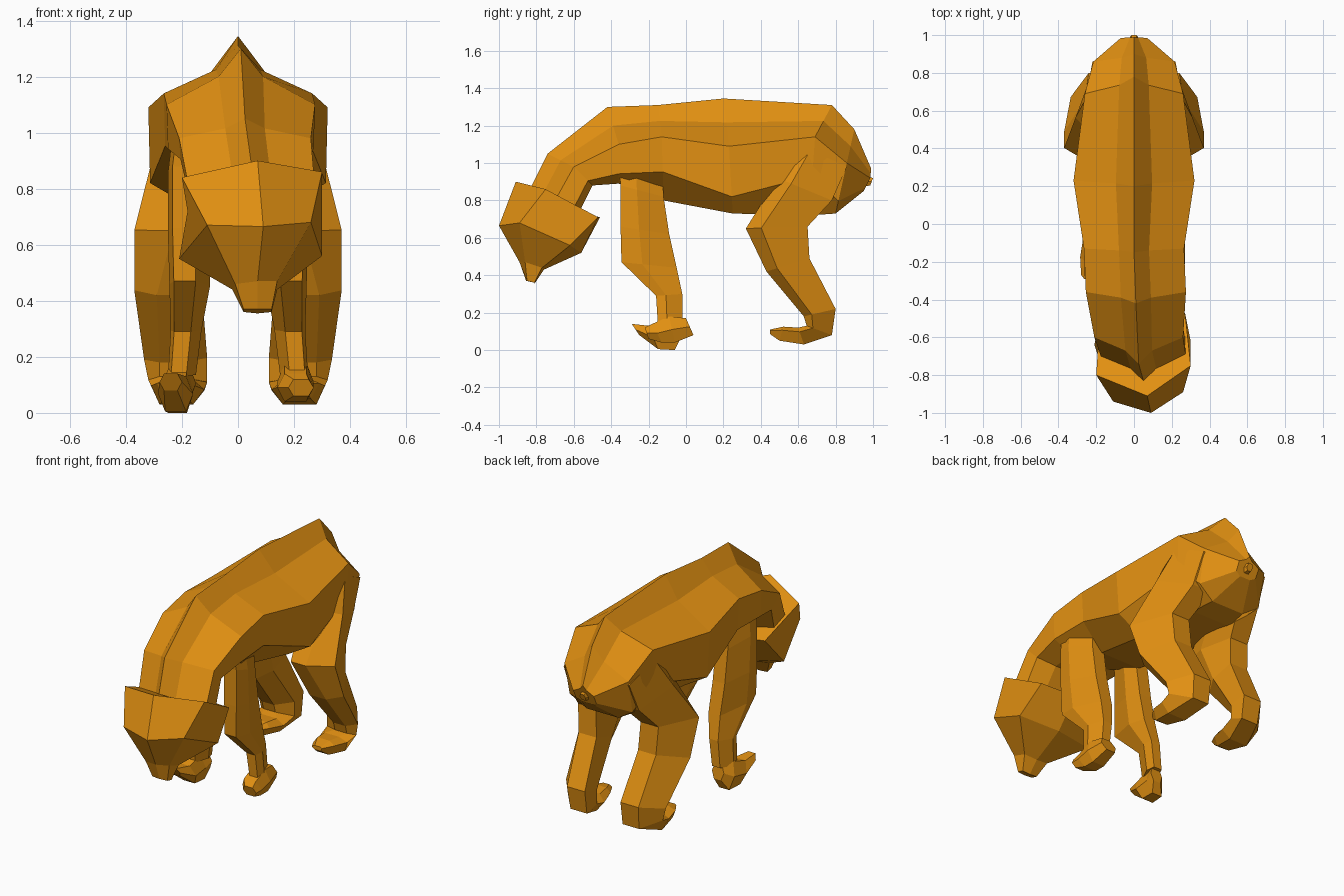
import bpy, bmesh

fur = bpy.data.materials.new("orange_fur")
fur.diffuse_color = (0.76, 0.28, 0.006, 1)


def loft(name, rings):
    """Skin a list of equal-length point rings into a closed flat-shaded mesh."""
    bm = bmesh.new()
    loops = [[bm.verts.new(p) for p in ring] for ring in rings]
    n = len(loops[0])
    for a, b in zip(loops, loops[1:]):
        for i in range(n):
            j = (i + 1) % n
            bm.faces.new((a[i], a[j], b[j], b[i]))
    bm.faces.new(loops[0])
    bm.faces.new(loops[-1])
    bmesh.ops.recalc_face_normals(bm, faces=bm.faces)
    mesh = bpy.data.meshes.new(name)
    bm.to_mesh(mesh)
    bm.free()
    mesh.materials.append(fur)
    ob = bpy.data.objects.new(name, mesh)
    bpy.context.collection.objects.link(ob)
    return ob


def limb(name, sections, side, to=0.5, ti=0.5):
    """Six-sided limb; section = (front y, front z, back y, back z), then the x of
    front inner, front outer, outer, back outer, back inner and inner corners."""
    rings = []
    for yf, zf, yb, zb, *xs in sections:
        ts = (0, 0, to, 1, 1, ti)
        rings.append([(side * x, yf + t * (yb - yf), zf + t * (zb - zf))
                      for x, t in zip(xs, ts)])
    return loft(name, rings)


def spread(sections, skew=0.0):
    """Expand an inner/outer x pair to six corners; skew turns the front outward."""
    out = []
    for yf, zf, yb, zb, xi, xo in sections:
        lo = (0.2 + 0.25 * skew) * (xo - xi)
        hi = (0.2 - 0.15 * skew) * (xo - xi)
        out.append((yf, zf, yb, zb, xi + lo, xo - hi, xo, xo - lo, xi + hi, xi))
    return out


# Torso: centre x, half width, ridge y z, side y z, belly y z, flank drop
stations = [
    (0.05, 0.225, -0.83, 0.87, -0.70, 0.80, -0.57, 0.74, 0.75),
    (0.025, 0.235, -0.74, 1.05, -0.60, 0.98, -0.50, 0.88, 0.75),
    (0.01, 0.265, -0.42, 1.30, -0.36, 1.10, -0.36, 0.89, 0.75),
    (0.00, 0.265, -0.15, 1.31, -0.13, 1.14, -0.12, 0.80, 0.55),
    (0.00, 0.32, 0.20, 1.345, 0.23, 1.09, 0.25, 0.73, 0.75),
    (0.00, 0.26, 0.78, 1.31, 0.69, 1.14, 0.66, 0.72, 0.50),
    (0.00, 0.215, 0.90, 1.18, 0.86, 1.00, 0.80, 0.73, 0.75),
    (0.00, 0.07, 0.99, 0.97, 0.985, 0.92, 0.95, 0.85, 0.75),
]
rings = []
for cx, w, yr, zr, ys, zs, yb, zb, f in stations:
    half = [
        (0.30 * w, (yr + ys) / 2, (zr + zs) / 2),
        (w, ys, zs),
        (0.98 * w, ys + f * (yb - ys), zs + f * (zb - zs)),
        (0.5 * w, yb, zb),
    ]
    rings.append([(cx, yr, zr)] + [(cx + x, y, z) for x, y, z in half]
                 + [(cx - x, y, z) for x, y, z in reversed(half)])
loft("torso", rings)

# Head: rim, brow, snout and nose rings, turned slightly to one side
loft("head", [
    [(-0.20, -0.80, 0.84), (0.07, -0.91, 0.90), (0.30, -0.75, 0.86),
     (0.27, -0.47, 0.71), (0.04, -0.46, 0.71), (-0.18, -0.50, 0.72)],
    [(-0.11, -0.94, 0.67), (0.09, -1.00, 0.665), (0.26, -0.89, 0.68),
     (0.30, -0.62, 0.56), (0.07, -0.56, 0.52), (-0.21, -0.64, 0.55)],
    [(-0.01, -0.87, 0.46), (0.07, -0.89, 0.47), (0.14, -0.86, 0.47),
     (0.14, -0.77, 0.44), (0.06, -0.76, 0.43), (-0.02, -0.77, 0.44)],
    [(0.02, -0.85, 0.37), (0.07, -0.855, 0.37), (0.12, -0.85, 0.37),
     (0.12, -0.81, 0.36), (0.07, -0.81, 0.355), (0.02, -0.81, 0.36)],
])

# Tail stub
limb("tail", spread([(0.93, 0.87, 0.95, 0.93, -0.03, 0.03),
                     (0.985, 0.88, 1.0, 0.92, -0.02, 0.02)]), 1)

hind_leg = [
    (0.60, 1.10, 0.86, 0.98, 0.10, 0.22, 0.255, 0.22, 0.10, 0.08),
    (0.49, 0.92, 0.78, 0.80, 0.11, 0.24, 0.31, 0.23, 0.10, 0.07),
    (0.32, 0.65, 0.65, 0.66, 0.13, 0.23, 0.37, 0.27, 0.15, 0.10),
    (0.43, 0.42, 0.66, 0.49, 0.18, 0.29, 0.37, 0.26, 0.14, 0.13),
    (0.63, 0.18, 0.80, 0.22, 0.20, 0.28, 0.335, 0.24, 0.12, 0.11),
    (0.645, 0.13, 0.78, 0.08, 0.20, 0.28, 0.32, 0.23, 0.12, 0.11),
    (0.60, 0.12, 0.63, 0.03, 0.16, 0.26, 0.31, 0.28, 0.16, 0.12),
    (0.52, 0.125, 0.50, 0.05, 0.17, 0.25, 0.29, 0.26, 0.18, 0.15),
    (0.45, 0.11, 0.45, 0.085, 0.20, 0.24, 0.25, 0.24, 0.20, 0.18),
]
front_leg = [
    (-0.36, 1.03, -0.13, 1.02, 0.10, 0.23),
    (-0.35, 0.88, -0.12, 0.82, 0.10, 0.25),
    (-0.35, 0.66, -0.09, 0.62, 0.10, 0.25),
    (-0.345, 0.47, -0.05, 0.44, 0.10, 0.245),
    (-0.16, 0.29, -0.02, 0.30, 0.13, 0.24),
    (-0.15, 0.13, -0.02, 0.14, 0.15, 0.25),
]
# The right front foot is lifted a little, the left one is planted
front_feet = {
    "right": [
        (0.00, 0.17, 0.04, 0.08, 0.15, 0.25),
        (-0.09, 0.18, -0.06, 0.04, 0.14, 0.27),
        (-0.18, 0.14, -0.13, 0.04, 0.14, 0.27),
        (-0.22, 0.12, -0.20, 0.06, 0.18, 0.27),
    ],
    "left": [
        (-0.04, 0.15, -0.03, 0.06, 0.15, 0.23),
        (-0.10, 0.16, -0.06, 0.00, 0.16, 0.27),
        (-0.20, 0.13, -0.15, 0.005, 0.16, 0.285),
        (-0.29, 0.14, -0.25, 0.08, 0.20, 0.28),
    ],
}

# Legs and feet
for side, word in ((1, "right"), (-1, "left")):
    limb("hind_leg_" + word, hind_leg, side, 0.25, 0.4)
    limb("front_leg_" + word, spread(front_leg, 0.6), side, 0.38, 0.62)
    limb("front_foot_" + word, spread(front_feet[word]), side)
